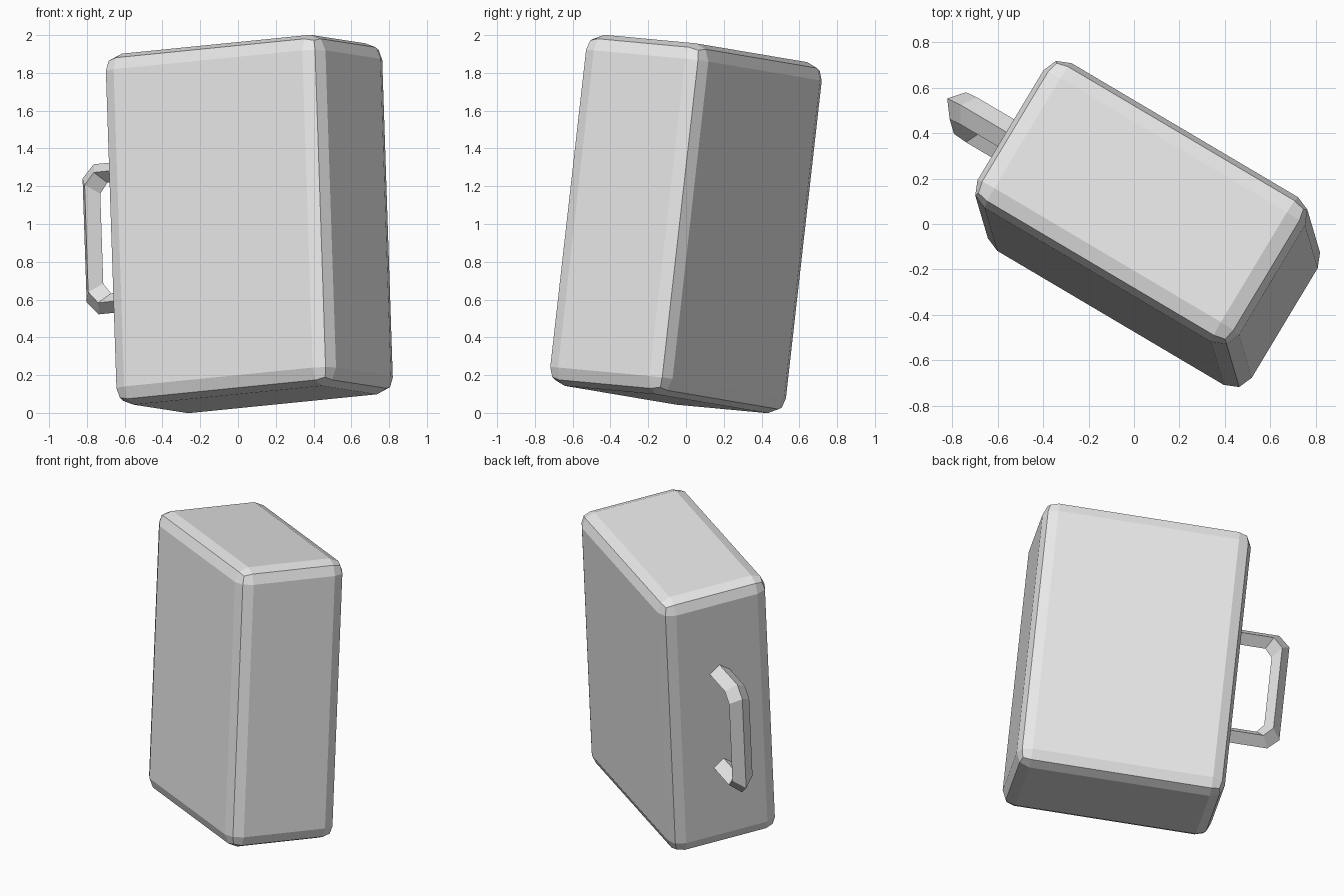
import bpy, bmesh
from mathutils import Matrix, Vector

cube = bpy.data.objects.get("Cube")
if cube:
    bpy.data.objects.remove(cube, do_unlink=True)

GREY = (0.8, 0.8, 0.8, 1.0)
mat = bpy.data.materials.new("light_grey")
mat.use_nodes = True
mat.diffuse_color = GREY
mat.node_tree.nodes["Principled BSDF"].inputs["Base Color"].default_value = GREY

# Tilted frame shared by both parts: width, depth and height axes
up = Vector((-0.033, 0.112, 0.993)).normalized()
width = Vector((0.857, -0.507, 0.085))
width = (width - up * width.dot(up)).normalized()
depth = up.cross(width)
frame = Matrix((width, depth, up)).transposed().to_4x4()
frame.translation = (0.06, 0, 1.0)


def add_object(name, bm):
    bmesh.ops.recalc_face_normals(bm, faces=bm.faces)
    mesh = bpy.data.meshes.new(name)
    bm.to_mesh(mesh)
    bm.free()
    mesh.materials.append(mat)
    obj = bpy.data.objects.new(name, mesh)
    bpy.context.collection.objects.link(obj)
    obj.matrix_world = frame
    return obj


# Case body: a box with rounded edges
bm = bmesh.new()
bmesh.ops.create_cube(bm, size=1)
bmesh.ops.scale(bm, vec=(1.344, 0.746, 1.871), verts=bm.verts)
body = add_object("case_body", bm)
bevel = body.modifiers.new("rounded_edges", 'BEVEL')
bevel.width = 0.09
bevel.segments = 2
bevel.limit_method = 'ANGLE'

# Side handle: a diamond section swept along a C with clipped corners
outer = [(-0.6, 0.40), (-0.945, 0.40), (-1.017, 0.33)]
inner = [(-0.6, 0.295), (-0.865, 0.295), (-0.911, 0.24)]
half_depth = 0.07


def mirrored(path):
    return path + [(x, -z) for x, z in reversed(path)]


bm = bmesh.new()
rings = []
for (ox, oz), (ix, iz) in zip(mirrored(outer), mirrored(inner)):
    mx, mz = (ox + ix) / 2, (oz + iz) / 2
    section = [(ox, 0, oz), (mx, half_depth, mz), (ix, 0, iz), (mx, -half_depth, mz)]
    rings.append([bm.verts.new(p) for p in section])
for a, b in zip(rings, rings[1:]):
    for i in range(4):
        j = (i + 1) % 4
        bm.faces.new((a[i], a[j], b[j], b[i]))
bm.faces.new(rings[0])
bm.faces.new(rings[-1])
add_object("side_handle", bm)
